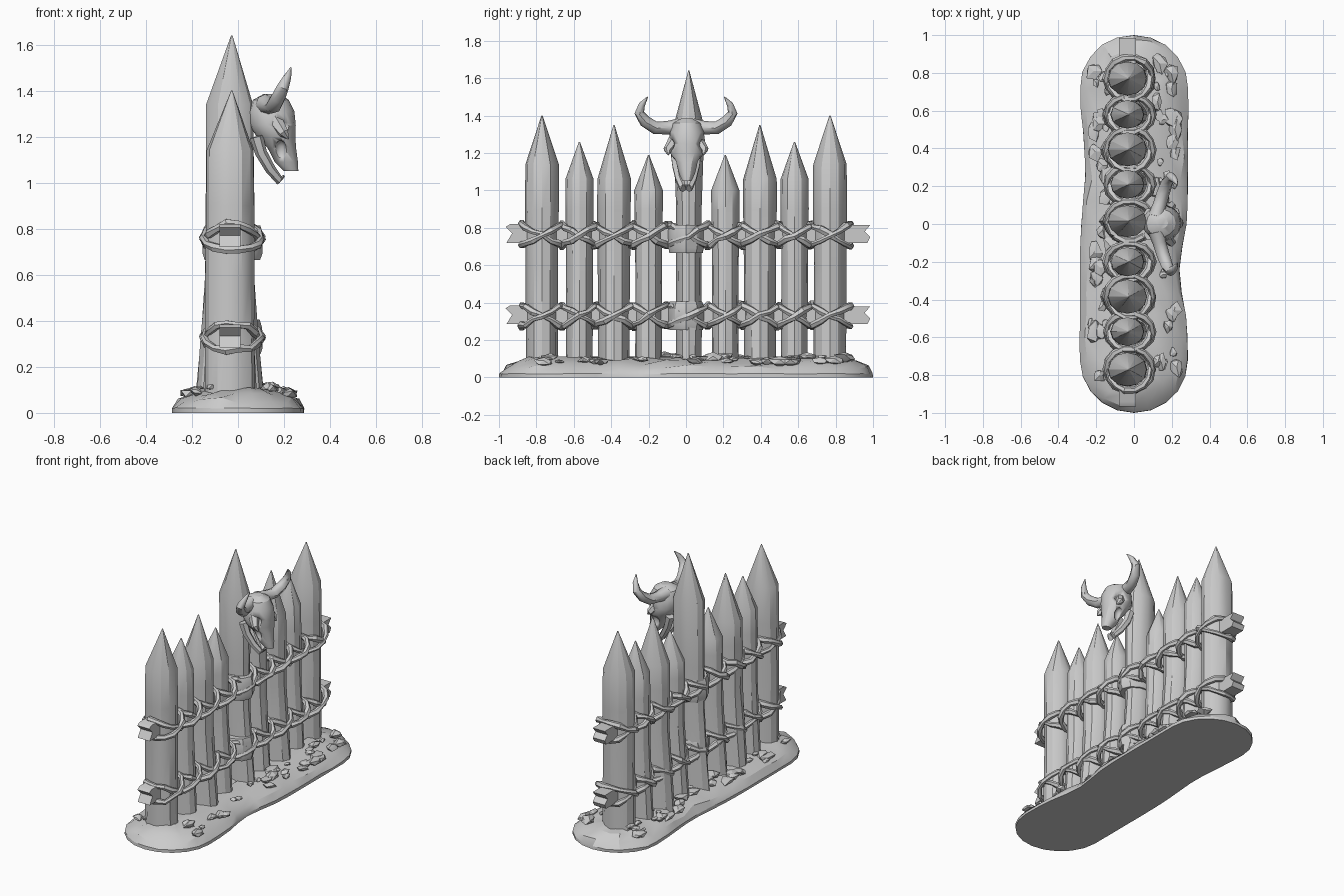
import bpy, bmesh, math, random
from mathutils import Vector

if "Cube" in bpy.data.objects:
    bpy.data.objects.remove(bpy.data.objects["Cube"])

random.seed(7)
grey = bpy.data.materials.new("plain grey")
grey.diffuse_color = (0.6, 0.6, 0.6, 1)
grey.use_nodes = True
grey.node_tree.nodes["Principled BSDF"].inputs["Base Color"].default_value = grey.diffuse_color
TAU = math.tau


def finish(bm, name, angle=35):
    bmesh.ops.recalc_face_normals(bm, faces=bm.faces)
    me = bpy.data.meshes.new(name)
    bm.to_mesh(me)
    bm.free()
    ob = bpy.data.objects.new(name, me)
    bpy.context.collection.objects.link(ob)
    me.materials.append(grey)
    bpy.ops.object.select_all(action='DESELECT')
    ob.select_set(True)
    bpy.context.view_layer.objects.active = ob
    bpy.ops.object.shade_smooth_by_angle(angle=math.radians(angle))
    return ob


def loft(bm, rings, closed=False):
    """Skin a list of point rings, capping the ends unless closed."""
    vs = [[bm.verts.new(p) for p in r] for r in rings]
    n = len(vs[0])
    pairs = list(zip(vs, vs[1:])) + ([(vs[-1], vs[0])] if closed else [])
    for a, b in pairs:
        for i in range(n):
            j = (i + 1) % n
            bm.faces.new((a[i], a[j], b[j], b[i]))
    if not closed:
        bm.faces.new(vs[0][::-1])
        bm.faces.new(vs[-1])


def oval(cx, cy, z, rx, ry, n=12, wob=0.0):
    return [(cx + rx * math.cos(TAU * i / n) * (1 + random.uniform(-wob, wob)),
             cy + ry * math.sin(TAU * i / n) * (1 + random.uniform(-wob, wob)), z) for i in range(n)]


def tube(bm, pts, radii, ref, closed=False, sides=6):
    """Sweep a round section along a path."""
    pts, ref, rings, n = [Vector(p) for p in pts], Vector(ref), [], len(pts)
    for i, p in enumerate(pts):
        a = pts[(i - 1) % n] if closed else pts[max(i - 1, 0)]
        b = pts[(i + 1) % n] if closed else pts[min(i + 1, n - 1)]
        t = (b - a).normalized()
        u = t.cross(ref).normalized()
        v = t.cross(u)
        rings.append([p + radii[i] * (math.cos(TAU * k / sides) * u + math.sin(TAU * k / sides) * v)
                      for k in range(sides)])
    loft(bm, rings, closed)


# sharpened stakes: y, half width, height, shoulder height, foot half depth
CX = -0.035
STAKES = [(-0.77, 0.09, 1.40, 1.14, 0.11), (-0.57, 0.075, 1.26, 1.06, 0.12),
          (-0.385, 0.09, 1.35, 1.06, 0.15), (-0.20, 0.076, 1.19, 1.0, 0.13),
          (0.015, 0.085, 1.64, 1.34, 0.15), (0.21, 0.076, 1.19, 1.0, 0.13),
          (0.395, 0.09, 1.35, 1.06, 0.15), (0.58, 0.075, 1.26, 1.06, 0.12),
          (0.77, 0.09, 1.40, 1.14, 0.11)]
for k, (y, r, top, sh, foot) in enumerate(STAKES):
    bm = bmesh.new()
    mid = k == 4
    rx = 0.105 if r > 0.08 else 0.09
    low = r * (0.8 if mid else 0.95)
    loft(bm, [oval(CX, y, 0.03, foot, low, wob=0.03),
              oval(CX, y, 0.32, (foot + rx) / 2, low, wob=0.03),
              oval(CX, y, 0.6, rx, low, wob=0.03),
              oval(CX, y, 0.9, rx, low if mid else r, wob=0.02),
              oval(CX, y, sh, rx * 0.97, r, wob=0.02),
              oval(CX + 0.008, y, top, 0.003, 0.003)])
    finish(bm, f"stake_{k + 1}", 28)

# cross rails with split ends
for name, z in (("upper_rail", 0.77), ("lower_rail", 0.335)):
    bm = bmesh.new()
    prof = [(-0.96, -0.05), (0.97, -0.05), (0.985, -0.02), (0.955, 0.01), (0.985, 0.045),
            (-0.94, 0.05), (-0.965, 0.035), (-0.93, 0.0)]
    loft(bm, [[(x, y, z + h) for y, h in prof] for x in (-0.08, 0.01)])
    finish(bm, name)

# crossed rope lashings, two tilted loops on each stake
for name, z in (("upper_lashing", 0.76), ("lower_lashing", 0.33)):
    bm = bmesh.new()
    for y, r, *_ in STAKES:
        for s in (-1, 1):
            path, rad, n = [], [], 14
            for i in range(n):
                a = TAU * i / n
                path.append((-0.024 + (0.116 + 0.008 * s) * math.cos(a), y + (r + 0.022) * math.sin(a),
                             z + s * 0.058 * math.sin(a) + random.uniform(-0.008, 0.008)))
                rad.append(random.uniform(0.013, 0.022))
            tube(bm, path, rad, (0, 0, 1), True)
    finish(bm, name, 30)

# wrapped bands on the middle stake
for name, z in (("upper_band", 0.745), ("lower_band", 0.335)):
    bm = bmesh.new()
    loft(bm, [oval(-0.025, 0.0, z + h, 0.13 * f, 0.1 * f, 10, 0.02)
              for h, f in ((-0.08, 0.93), (-0.05, 1), (0.04, 1), (0.07, 0.92))])
    finish(bm, name)


# earth mound
def outline(inset):
    r, c = 0.28 - inset, 0.72
    pts = [(r, -c + 2 * c * i / 12) for i in range(12)]
    pts += [(r * math.cos(math.pi * i / 10), c + r * math.sin(math.pi * i / 10)) for i in range(10)]
    pts += [(-r, c - 2 * c * i / 12) for i in range(12)]
    pts += [(-r * math.cos(math.pi * i / 10), -c - r * math.sin(math.pi * i / 10)) for i in range(10)]
    out = []
    for x, y in pts:
        dip = 0.16 * math.exp(-((y + 0.25) / 0.2) ** 2) if x > 0 else 0.1 * math.exp(-((y - 0.3) / 0.25) ** 2)
        out.append((x * (1.02 - dip), y))
    return out


bm = bmesh.new()
rings = []
for inset, z, j in ((0, 0, 0), (0.0, 0.02, 0.003), (0.03, 0.055, 0.012), (0.09, 0.08, 0.015),
                    (0.16, 0.1, 0.012), (0.25, 0.105, 0.01)):
    rings.append([(x + random.uniform(-j, j), y + random.uniform(-j, j), z + random.uniform(-j, j))
                  for x, y in outline(inset)])
loft(bm, rings)
finish(bm, "earth_mound", 25)

# stones and clods scattered over the mound
bm = bmesh.new()
for i in range(70):
    y = random.uniform(-0.85, 0.85)
    side = random.choice((-1, 1))
    d = random.uniform(0.1, 0.23)
    size = random.uniform(0.018, 0.045)
    c = Vector((side * d, y, 0.125 - 0.3 * max(0, d - 0.08)))
    new = bmesh.ops.create_icosphere(bm, subdivisions=1, radius=size)["verts"]
    for v in new:
        v.co = c + Vector((v.co.x, v.co.y * 1.4, v.co.z * 0.6)) * random.uniform(0.6, 1.25)
finish(bm, "stones", 20)

# animal skull: z, back x, front x, half width
bm = bmesh.new()
SKULL = [(1.385, 0.11, 0.18, 0.03), (1.36, 0.065, 0.22, 0.075), (1.31, 0.045, 0.245, 0.092),
         (1.25, 0.05, 0.25, 0.1), (1.2, 0.08, 0.25, 0.092), (1.15, 0.13, 0.253, 0.06),
         (1.09, 0.16, 0.26, 0.043), (1.05, 0.2, 0.262, 0.025)]
loft(bm, [oval((a + b) / 2, 0.005, z, (b - a) / 2, w, 14, 0.02) for z, a, b, w in SKULL])
skull = finish(bm, "skull", 30)

# eye and nose hollows
for name, x, y, z, size in (("eye_cutter", 0.2, 0.105, 1.245, (0.034, 0.05, 0.034)),
                            ("cheek_cutter", 0.185, 0.07, 1.135, (0.03, 0.035, 0.05))):
    bm = bmesh.new()
    for s in (-1, 1):
        for v in bmesh.ops.create_icosphere(bm, subdivisions=2, radius=1)["verts"]:
            v.co = Vector((x + v.co.x * size[0], 0.005 + s * y + v.co.y * size[1], z + v.co.z * size[2]))
    cutter = finish(bm, name)
    cutter.hide_render = True
    cutter.hide_viewport = True
    mod = skull.modifiers.new(name, 'BOOLEAN')
    mod.operation = 'DIFFERENCE'
    mod.object = cutter

# jaw, cheek spikes and horns, mirrored across the skull
for s, side in ((-1, "left"), (1, "right")):
    bm = bmesh.new()
    tube(bm, [(0.08, s * 0.055, 1.2), (0.1, s * 0.05, 1.13), (0.14, s * 0.035, 1.06),
              (0.18, s * 0.016, 1.01), (0.2, s * 0.012, 1.03)],
         [0.03, 0.026, 0.023, 0.02, 0.006], (0, 1, 0))
    tube(bm, [(0.16, s * 0.06, 1.27), (0.2, s * 0.1, 1.215), (0.22, s * 0.095, 1.19)],
         [0.035, 0.022, 0.004], (1, 0, 0))
    finish(bm, side + "_jaw", 30)
    bm = bmesh.new()
    tube(bm, [(0.12, s * 0.04, 1.34), (0.135, s * 0.1, 1.335), (0.155, s * 0.165, 1.335),
              (0.175, s * 0.22, 1.37), (0.195, s * 0.25, 1.415), (0.215, s * 0.235, 1.46),
              (0.23, s * 0.205, 1.5)],
         [0.045, 0.036, 0.034, 0.032, 0.026, 0.017, 0.003], (1, 0, 0), sides=8)
    finish(bm, side + "_horn", 45)
